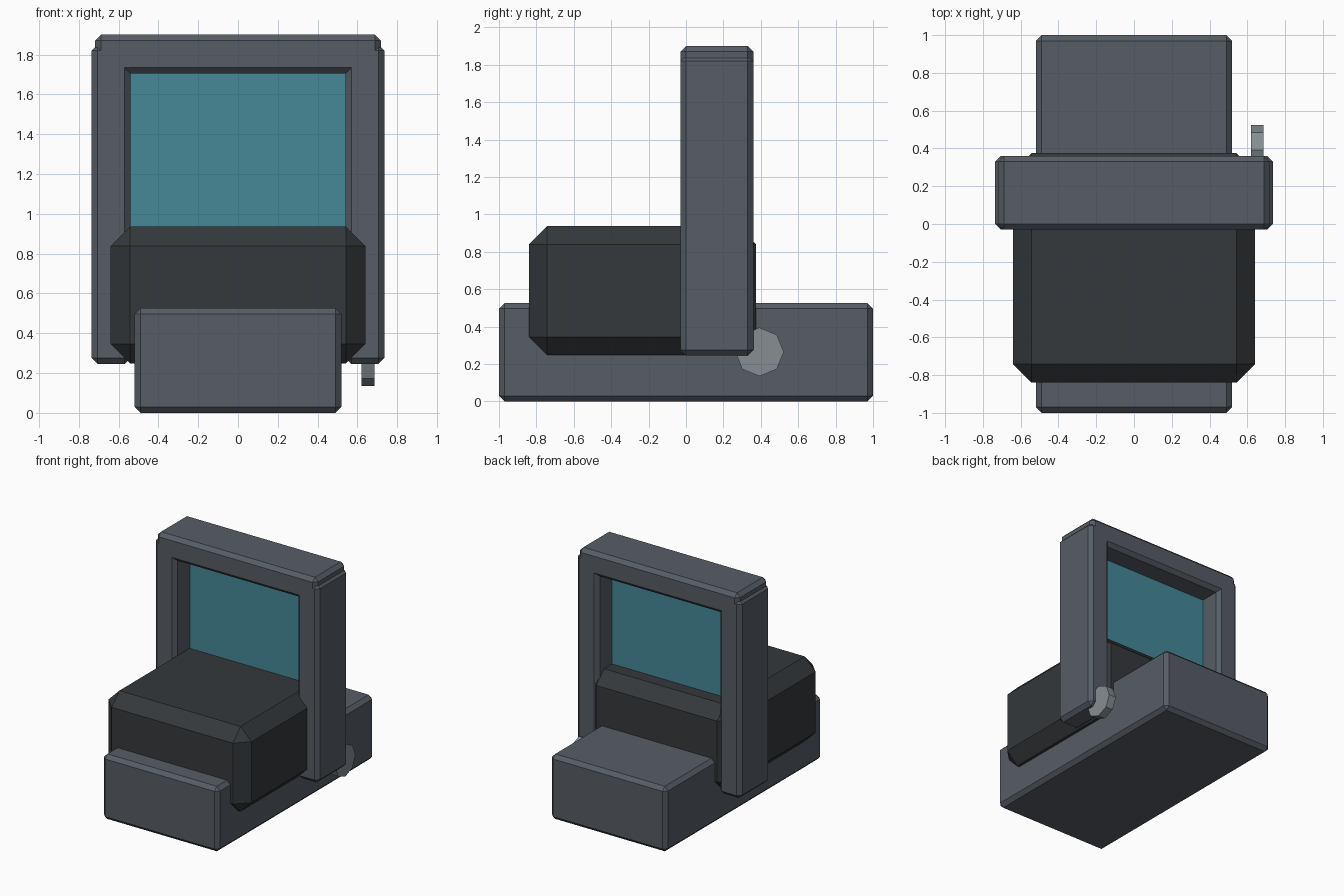
import bpy, math

if "Cube" in bpy.data.objects:
    bpy.data.objects.remove(bpy.data.objects["Cube"])


def material(name, rgb):
    m = bpy.data.materials.new(name)
    m.diffuse_color = (*rgb, 1)
    m.use_nodes = True
    m.node_tree.nodes["Principled BSDF"].inputs["Base Color"].default_value = m.diffuse_color
    return m


slate = material("slate", (0.095, 0.11, 0.13))
dark = material("dark", (0.035, 0.04, 0.045))
teal = material("teal", (0.06, 0.25, 0.31))
steel = material("steel", (0.24, 0.27, 0.29))


def box(name, lo, hi, mat, chamfer=0.0):
    """Chamfered box between two corners."""
    bpy.ops.mesh.primitive_cube_add(
        size=1, location=[(a + b) / 2 for a, b in zip(lo, hi)])
    ob = bpy.context.object
    ob.name = name
    ob.scale = [b - a for a, b in zip(lo, hi)]
    bpy.ops.object.transform_apply(location=False, rotation=False, scale=True)
    ob.data.materials.append(mat)
    if chamfer:
        bev = ob.modifiers.new("chamfer", 'BEVEL')
        bev.width = chamfer
        bev.segments = 1
        bev.limit_method = 'NONE'
    return ob


# Long base and the dark housing straddling it
box("base", (-0.52, -1, 0), (0.52, 1, 0.526), slate, 0.03)
box("housing", (-0.64, -0.84, 0.248), (0.64, 0.375, 0.937), dark, 0.098)

# Window frame: two posts and a top bar
for side, x0, x1 in (("left", -0.735, -0.54), ("right", 0.54, 0.735)):
    box(side + "_post", (x0, -0.03, 0.245), (x1, 0.36, 1.85), slate, 0.03)
box("top_bar", (-0.718, -0.03, 1.705), (0.718, 0.36, 1.9), slate, 0.03)

# Glass pane set in the middle of the frame
box("glass", (-0.56, 0.155, 0.85), (0.56, 0.175, 1.73), teal)

# Octagonal side knob
bpy.ops.mesh.primitive_cylinder_add(
    vertices=8, radius=0.13, depth=0.065,
    location=(0.6525, 0.393, 0.265), rotation=(0, math.pi / 2, 0))
knob = bpy.context.object
knob.name = "side_knob"
knob.data.materials.append(steel)
